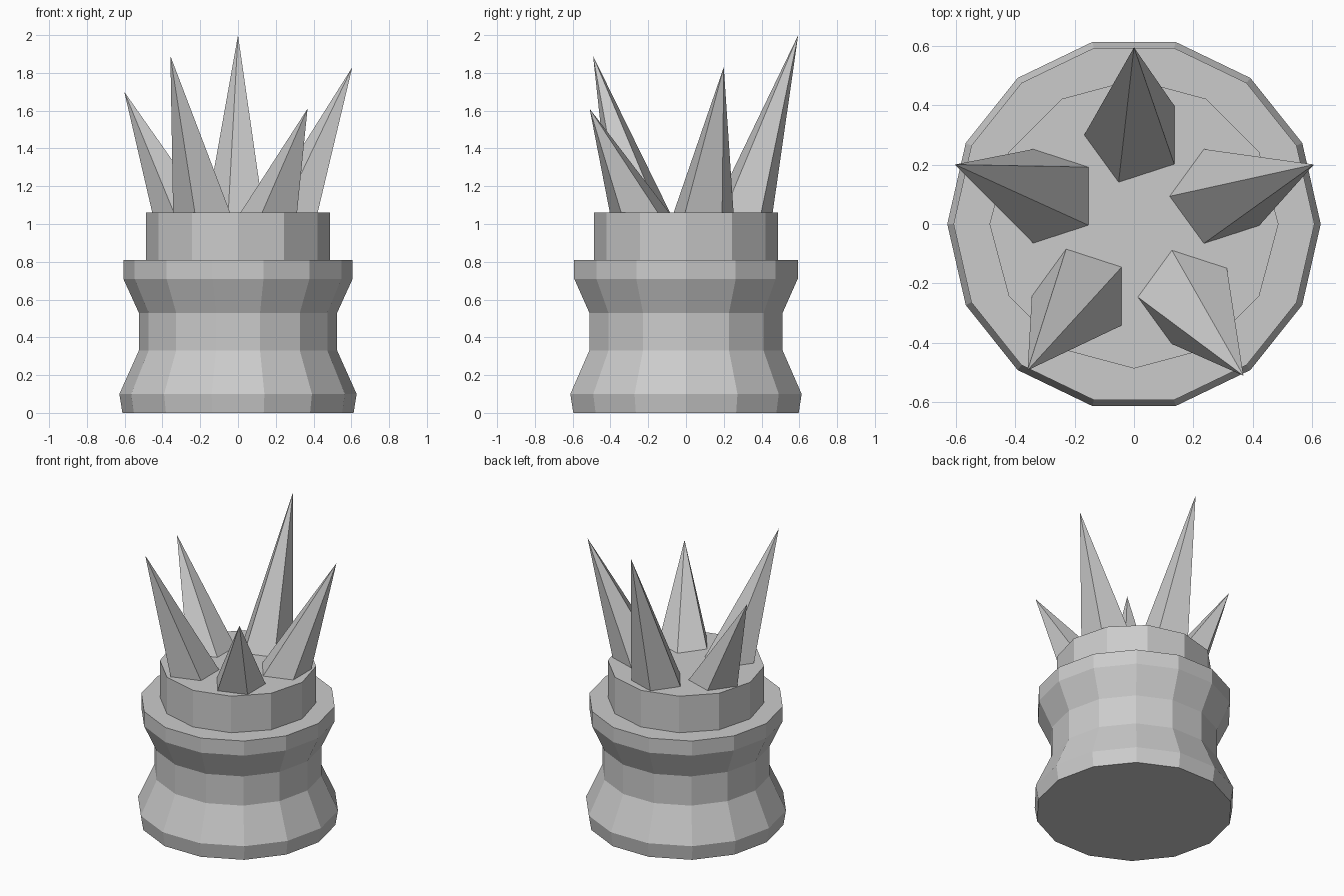
import bpy
import bmesh
from math import cos, sin, pi, radians

cube = bpy.data.objects.get("Cube")
if cube:
    bpy.data.objects.remove(cube, do_unlink=True)

grey = bpy.data.materials.new("plain_grey")
grey.use_nodes = True
colour = (0.6, 0.6, 0.6, 1)
grey.diffuse_color = colour
grey.node_tree.nodes["Principled BSDF"].inputs["Base Color"].default_value = colour


def finish(name, bm):
    bmesh.ops.recalc_face_normals(bm, faces=bm.faces)
    mesh = bpy.data.meshes.new(name)
    bm.to_mesh(mesh)
    bm.free()
    mesh.materials.append(grey)
    bpy.context.collection.objects.link(bpy.data.objects.new(name, mesh))


def lathe(name, profile, sides):
    """Closed flat-faced solid turned from (radius, height) pairs."""
    bm = bmesh.new()
    angles = [2 * pi * i / sides for i in range(sides)]
    rings = [[bm.verts.new((r * cos(a), r * sin(a), z)) for a in angles]
             for r, z in profile]
    for low, high in zip(rings, rings[1:]):
        for i in range(sides):
            j = (i + 1) % sides
            bm.faces.new((low[i], low[j], high[j], high[i]))
    bm.faces.new(rings[0][::-1])
    bm.faces.new(rings[-1])
    finish(name, bm)


def spike(name, direction, tip):
    """Five-sided spike with a level base and a leaning tip."""
    bm = bmesh.new()
    cx, cy = 0.295 * cos(direction), 0.295 * sin(direction)
    base = [bm.verts.new((cx + 0.17 * cos(pi + 2 * pi * k / 5),
                          cy + 0.17 * sin(pi + 2 * pi * k / 5), 1.045))
            for k in range(5)]
    top = bm.verts.new(tip)
    bm.faces.new(base[::-1])
    for k in range(5):
        bm.faces.new((base[k], base[(k + 1) % 5], top))
    finish(name, bm)


# Waisted pedestal and the smaller drum on it
lathe("pedestal", [(0.612, 0), (0.628, 0.1), (0.525, 0.33), (0.525, 0.53),
                   (0.607, 0.71), (0.607, 0.81)], 14)
lathe("upper_drum", [(0.486, 0.81), (0.486, 1.06)], 12)

# Ring of five uneven spikes
tips = {
    "left_spike": (0.605, 0.2, 1.83),
    "back_spike": (0, 0.594, 2.0),
    "right_spike": (-0.602, 0.2, 1.7),
    "front_right_spike": (-0.358, -0.492, 1.89),
    "front_left_spike": (0.368, -0.51, 1.61),
}
for i, (name, tip) in enumerate(tips.items()):
    spike(name, radians(18 + 72 * i), tip)
